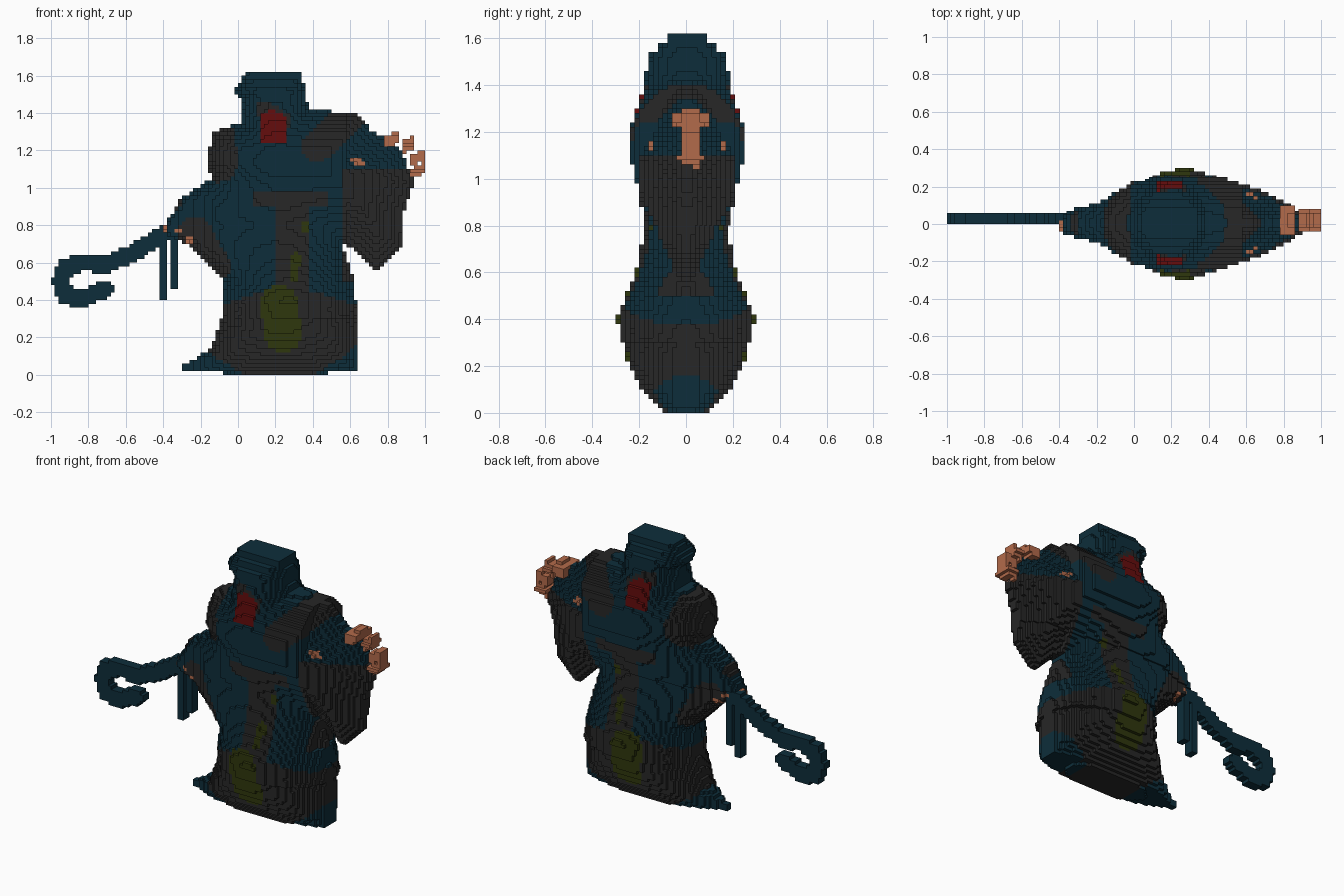
import bpy, bmesh, math

if "Cube" in bpy.data.objects:
    bpy.data.objects.remove(bpy.data.objects["Cube"])

S = 0.02  # block size


def material(name, rgb):
    m = bpy.data.materials.new(name)
    m.use_nodes = True
    m.diffuse_color = (*rgb, 1)
    b = next(n for n in m.node_tree.nodes if n.type == 'BSDF_PRINCIPLED')
    b.inputs["Base Color"].default_value = (*rgb, 1)
    return m


MATS = [material("dark teal", (.0042, .027, .043)), material("charcoal", (.02, .02, .02)),
        material("dark red", (.13, .004, .004)), material("olive", (.028, .038, .004)),
        material("skin", (.45, .145, .07))]
TEAL, CHARCOAL, RED, OLIVE, SKIN = range(5)


def inside(poly, x, z):
    hit = False
    for (x1, z1), (x2, z2) in zip(poly, poly[1:] + poly[:1]):
        if (z1 > z) != (z2 > z) and x < x1 + (z - z1) * (x2 - x1) / (z2 - z1):
            hit = not hit
    return hit


def distance(path, x, z):
    best = 9
    for (x1, z1), (x2, z2) in zip(path, path[1:]):
        dx, dz = x2 - x1, z2 - z1
        t = max(0, min(1, ((x - x1) * dx + (z - z1) * dz) / (dx * dx + dz * dz)))
        best = min(best, math.hypot(x - x1 - t * dx, z - z1 - t * dz))
    return best


def lerp(table, v):
    for (a, fa), (b, fb) in zip(table, table[1:]):
        if v <= b:
            return fa + (fb - fa) * max(0, (v - a) / (b - a))
    return table[-1][1]


def centre(cell):
    return (cell[0] + .5) * S, (cell[1] + .5) * S


def grid(test):
    """All block positions (i, k) whose centre passes the test."""
    return [(i, k) for i in range(-50, 50) for k in range(82) if test(*centre((i, k)))]


def block_mesh(name, cells):
    """cells: {(i, k): (y0, y1, material)}; only exposed faces are built."""
    bm = bmesh.new()

    def quad(a, b, y0, y1, flat, mat):
        (ax, az), (bx, bz) = a, b
        if flat:    # front or back face at y0
            pts = [(ax, y0, az), (bx, y0, az), (bx, y0, bz), (ax, y0, bz)]
        else:       # wall from y0 to y1
            pts = [(ax, y0, az), (ax, y1, az), (bx, y1, bz), (bx, y0, bz)]
        bm.faces.new([bm.verts.new(p) for p in pts]).material_index = mat

    for (i, k), (y0, y1, mat) in cells.items():
        x0, x1, z0, z1 = i * S, i * S + S, k * S, k * S + S
        quad((x0, z0), (x1, z1), y0, y0, True, mat)
        quad((x1, z0), (x0, z1), y1, y1, True, mat)
        walls = [((i + 1, k), (x1, z0), (x1, z1)), ((i - 1, k), (x0, z1), (x0, z0)),
                 ((i, k + 1), (x1, z1), (x0, z1)), ((i, k - 1), (x0, z0), (x1, z0))]
        for neighbour, a, b in walls:
            n0, n1, _ = cells.get(neighbour, (y1, y1, mat))
            for lo, hi in ((y0, min(n0, y1)), (max(n1, y0), y1)):
                if hi - lo > 1e-5:
                    quad(a, b, lo, hi, False, mat)
    bmesh.ops.remove_doubles(bm, verts=bm.verts, dist=1e-5)
    me = bpy.data.meshes.new(name)
    bm.to_mesh(me)
    bm.free()
    for m in MATS:
        me.materials.append(m)
    bpy.context.collection.objects.link(bpy.data.objects.new(name, me))


# Robed body outline: head, right arm, hem, hanging sleeve, left shoulder
OUTLINE = [(.05, 1.62), (-.03, 1.52), (.03, 1.47), (.01, 1.35), (-.13, 1.3), (-.17, 1.12),
           (-.14, 1.05), (-.31, .94), (-.41, .76), (-.27, .7), (-.07, .49), (-.08, .32),
           (-.15, .13), (-.29, .06), (-.29, .02), (.13, 0), (.33, 0), (.64, .02),
           (.65, .25), (.61, .54), (.56, .7), (.63, .66), (.75, .55), (.88, .68),
           (.89, .88), (.94, 1.04), (.86, 1.22), (.71, 1.31), (.64, 1.4), (.38, 1.42),
           (.34, 1.62)]
# Half thickness up the height and across the width
THICK_Z = [(0, .1), (.1, .19), (.2, .245), (.4, .295), (.6, .215), (.8, .17), (1.1, .24),
           (1.2, .24), (1.4, .18), (1.52, .16), (1.61, .07)]
THICK_X = [(-.42, .045), (-.2, .1), (.1, .28), (.3, .3), (.6, .2), (.8, .115), (1, .02)]

# Coloured patches on the cloth: material, stroke start, stroke end, stroke radius
PATCHES = [
    (SKIN, (.62, 1.15), (.66, 1.13), .02),        # thumbs
    (SKIN, (-.41, .82), (-.41, .72), .025),       # wrist
    (SKIN, (-.33, .77), (-.31, .77), .02),
    (SKIN, (-.27, .72), (-.25, .72), .02),
    (OLIVE, (.22, .38), (.24, .22), .1),          # belly stains
    (OLIVE, (.31, .63), (.3, .52), .025),
    (OLIVE, (.36, .81), (.36, .78), .018),
    (CHARCOAL, (.11, .94), (.45, .94), .04),      # chest band and strip
    (CHARCOAL, (.3, .9), (.28, .45), .09),
    (CHARCOAL, (-.13, 1.27), (-.11, 1.14), .11),  # left shoulder
    (CHARCOAL, (.6, 1.39), (.42, 1.22), .085),    # right shoulder
    (CHARCOAL, (-.23, .75), (-.13, .58), .09),    # cuff
    (CHARCOAL, (-.33, .95), (-.37, .89), .04),
    (CHARCOAL, (.14, 1.42), (.24, 1.36), .045)]   # hood opening


def cloth(x, z):
    if .11 < x < .26 and 1.24 < z < 1.42 - abs(x - .18) / 2:
        return RED
    for mat, a, b, r in PATCHES:
        if distance([a, b], x, z) < r:
            return mat
    sleeve = .57 < x and .5 < z < 1.1
    belt = 1.1 * (x - .22) ** 2 - .03 < z < .45 - .6 * (x - .27) ** 2
    return CHARCOAL if sleeve or belt else TEAL


edge = {c: distance(OUTLINE + OUTLINE[:1], *centre(c))
        for c in grid(lambda x, z: inside(OUTLINE, x, z))}
row_max = {}
for (i, k), d in edge.items():
    row_max[k] = max(d, row_max.get(k, 0))

body = {}
for (i, k), d in edge.items():
    x, z = centre((i, k))
    h = lerp(THICK_Z, z) * math.sqrt(1 - (1 - d / row_max[k]) ** 2)
    h = min(h, lerp(THICK_X, x))
    if x > .58 and z > .5:      # thin hanging sleeve
        h = min(h, S + .7 * d)
    if z < .3:                  # taper hem corners
        h *= math.sqrt(max(.1, 1 - 4 * (x - .23) ** 2))
    h = max(S, round(h / S) * S)
    body[i, k] = (-h, h + (S / 2 if z > .8 else 0), cloth(x, z))
block_mesh("robed_body", body)

# Curved hook on a straight handle
HOOK = [(-.41, .74), (-.58, .64), (-.71, .59), (-.82, .6), (-.92, .58), (-.95, .5),
        (-.92, .42), (-.82, .41), (-.71, .46)]
block_mesh("hook", {c: (0, .06, TEAL) for c in grid(lambda x, z: distance(HOOK, x, z) < .047)})

# Rods hanging below the wrist
for side, x0, z0 in (("outer", -.42, .41), ("inner", -.36, .45)):
    block_mesh(side + "_hanging_rod", {c: (0, .06, TEAL) for c in grid(
        lambda x, z: x0 < x < x0 + .04 and z0 < z < .8)})

# Fingertips: slanted stubs along the outer hand
for n, (cx, cz, depth) in enumerate([(.81, 1.25, .08), (.91, 1.23, .055),
                                     (.96, 1.16, .05), (.965, 1.09, .055)], 1):
    cells = {}
    for i, k in grid(lambda x, z: abs(x - cx) < .04 and abs(z - cz - (x - cx) / 2) < .032):
        t = (centre((i, k))[1] - cz) / .06
        w = max(S, round(depth * (1 - t * t) / S) * S)
        cells[i, k] = (S - w, S + w, SKIN)
    block_mesh(f"finger_{n}", cells)
